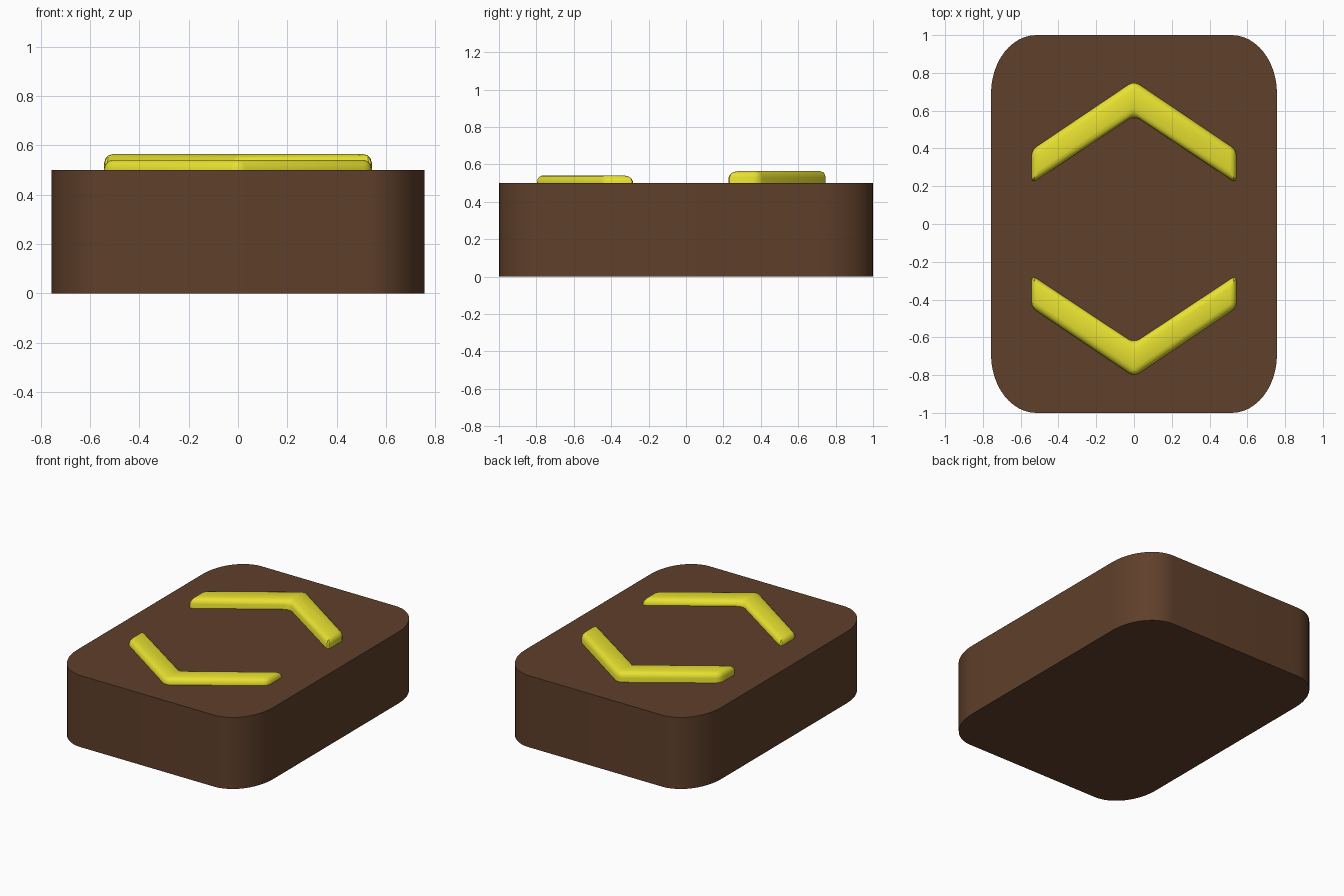
import bpy, bmesh, math

if "Cube" in bpy.data.objects:
    bpy.data.objects.remove(bpy.data.objects["Cube"])


def material(name, color):
    m = bpy.data.materials.new(name)
    m.diffuse_color = color
    m.use_nodes = True
    m.node_tree.nodes["Principled BSDF"].inputs["Base Color"].default_value = m.diffuse_color
    return m


def prism(name, outline, z0, z1, mat, bevel=0):
    bm = bmesh.new()
    face = bm.faces.new([bm.verts.new((x, y, z0)) for x, y in outline])
    top = bmesh.ops.extrude_face_region(bm, geom=[face])["geom"]
    bmesh.ops.translate(bm, vec=(0, 0, z1 - z0),
                        verts=[g for g in top if isinstance(g, bmesh.types.BMVert)])
    bmesh.ops.recalc_face_normals(bm, faces=bm.faces)
    if bevel:
        # round everything except the base edges sunk in the body
        edges = [e for e in bm.edges if max(v.co.z for v in e.verts) > z0 + 1e-4]
        bmesh.ops.bevel(bm, geom=edges, offset=bevel, segments=3,
                        profile=0.5, affect='EDGES', clamp_overlap=True)
    mesh = bpy.data.meshes.new(name)
    bm.to_mesh(mesh)
    bm.free()
    ob = bpy.data.objects.new(name, mesh)
    bpy.context.collection.objects.link(ob)
    mesh.materials.append(mat)
    bpy.context.view_layer.objects.active = ob
    bpy.ops.object.select_all(action='DESELECT')
    ob.select_set(True)
    bpy.ops.object.shade_smooth_by_angle(angle=math.radians(30))
    return ob


brown = material("brown", (0.115, 0.05, 0.023, 1))
yellow = material("yellow", (0.8, 0.75, 0.03, 1))

# body: block with elliptical corners
HX, HY, RX, RY, N = 0.757, 1.0, 0.24, 0.31, 12
outline = []
for q, (sx, sy) in enumerate([(1, 1), (-1, 1), (-1, -1), (1, -1)]):
    for i in range(N + 1):
        a = math.pi / 2 * (q + i / N)
        outline.append((sx * (HX - RX) + RX * math.cos(a),
                        sy * (HY - RY) + RY * math.sin(a)))
prism("body", outline, 0, 0.5, brown)


# raised chevrons: outer tip, outer end, inner end, inner tip
def chevron(name, outer, outer_end, inner_end, inner, top):
    w = 0.543
    pts = [(0, outer), (w, outer_end), (w, inner_end),
           (0, inner), (-w, inner_end), (-w, outer_end)]
    prism(name, pts, 0.44, top, yellow, bevel=0.035)


chevron("back_chevron", 0.758, 0.392, 0.215, 0.575, 0.565)
chevron("front_chevron", -0.808, -0.442, -0.27, -0.63, 0.542)
